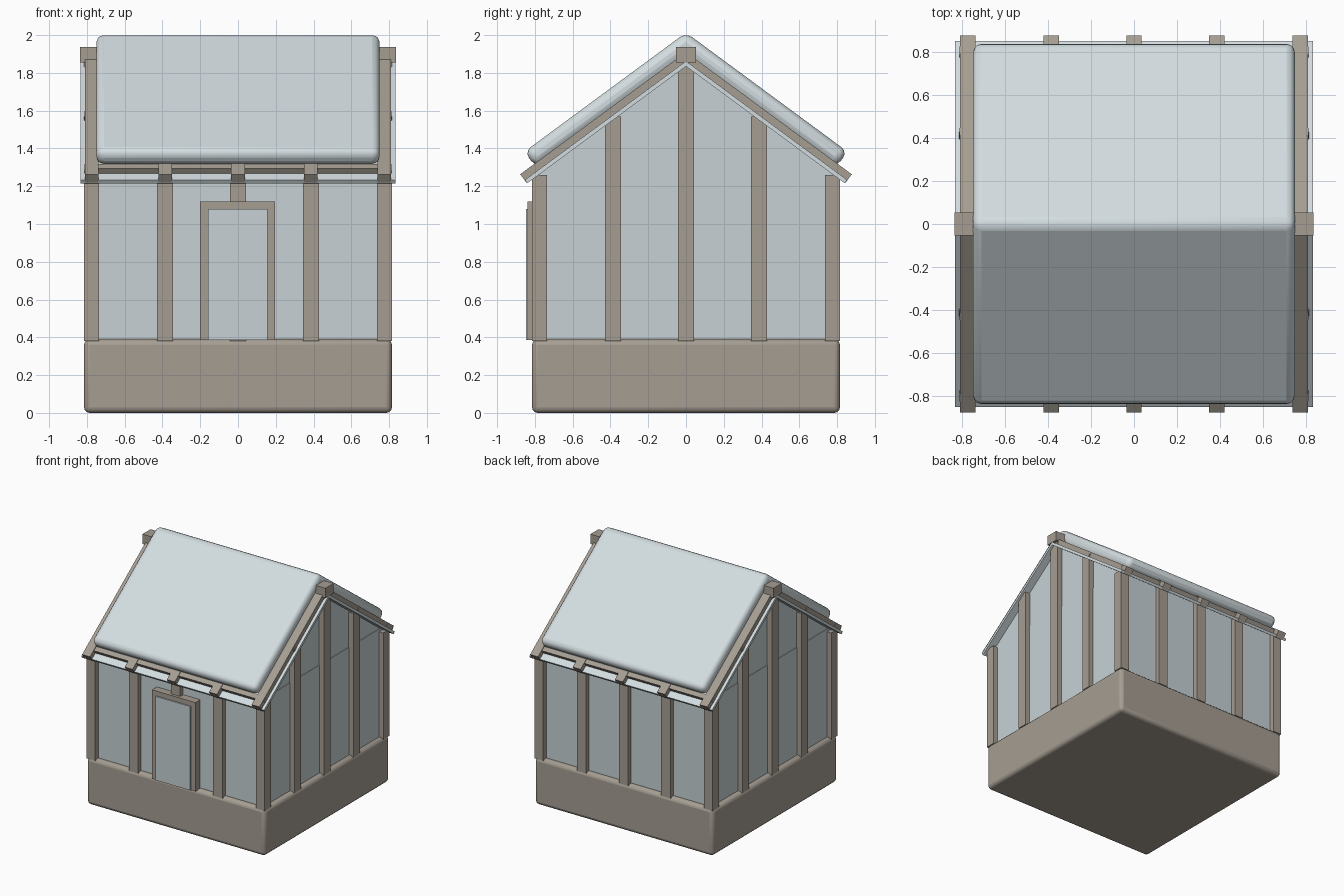
import bpy
import bmesh
from math import radians, sin, cos, tan

cube = bpy.data.objects.get("Cube")
if cube:
    bpy.data.objects.remove(cube)

PITCH = radians(36.4)


def material(name, rgb):
    m = bpy.data.materials.new(name)
    m.use_nodes = True
    m.diffuse_color = (*rgb, 1)
    m.node_tree.nodes["Principled BSDF"].inputs["Base Color"].default_value = (*rgb, 1)
    return m


WOOD = material("weathered wood", (0.38, 0.34, 0.288))
GLASS = material("pale glass", (0.57, 0.64, 0.665))
SNOW = material("snow", (0.65, 0.72, 0.745))


def prism(name, profile, x0, x1, mat, bevel=0):
    """Extrude a (y, z) profile along x, optionally with rounded edges."""
    bm = bmesh.new()
    face = bm.faces.new([bm.verts.new((x0, y, z)) for y, z in profile])
    ext = bmesh.ops.extrude_face_region(bm, geom=[face])
    for v in ext["geom"]:
        if isinstance(v, bmesh.types.BMVert):
            v.co.x = x1
    bmesh.ops.recalc_face_normals(bm, faces=bm.faces)
    mesh = bpy.data.meshes.new(name)
    bm.to_mesh(mesh)
    bm.free()
    ob = bpy.data.objects.new(name, mesh)
    bpy.context.collection.objects.link(ob)
    mesh.materials.append(mat)
    if bevel:
        mod = ob.modifiers.new("rounded", "BEVEL")
        mod.width, mod.segments = bevel, 3
        mod.limit_method = "ANGLE"
        bpy.ops.object.select_all(action="DESELECT")
        ob.select_set(True)
        bpy.context.view_layer.objects.active = ob
        bpy.ops.object.shade_smooth_by_angle(angle=radians(40))
    return ob


def box(name, x, y, z, mat, bevel=0):
    """Box from (min, max) pairs."""
    return prism(name, [(y[0], z[0]), (y[1], z[0]), (y[1], z[1]), (y[0], z[1])],
                 x[0], x[1], mat, bevel)


def gable_layer(name, ridge, eave, thick, x0, x1, mat, bevel=0):
    """Folded sheet following both roof slopes, square-cut at the eaves."""
    low = ridge - eave * tan(PITCH)
    half = [(eave, low), (eave + thick * sin(PITCH), low + thick * cos(PITCH))]
    profile = ([(0, ridge)] + half + [(0, ridge + thick / cos(PITCH))]
               + [(-y, z) for y, z in reversed(half)])
    return prism(name, profile, x0, x1, mat, bevel)


def span(c, half):
    return (c - half, c + half)


# Plinth and glazed body
box("base", span(0, 0.815), span(0, 0.815), (0, 0.39), WOOD, 0.03)
box("glass_walls", span(0, 0.775), span(0, 0.775), (0.38, 1.28), GLASS)
prism("glass_gables", [(-0.78, 1.28), (0.78, 1.28), (0, 1.855)], -0.77, 0.77, GLASS)

# Posts around all four sides
EDGE, MID, HALF = 0.775, 0.386, 0.042
for sx in (-1, 1):
    for sy in (-1, 1):
        box("corner_post", span(sx * EDGE, 0.04), span(sy * EDGE, 0.04), (0.38, 1.26), WOOD)
for s in (-1, 1):
    for c in (-MID, 0, MID):
        box("eave_wall_post", span(c, HALF), span(s * EDGE, 0.04), (0.38, 1.26), WOOD)
        top = 1.86 if c == 0 else 1.57
        box("gable_wall_post", span(s * EDGE, 0.04), span(c, HALF), (0.38, top), WOOD)

# Door on the front
box("door_frame", (-0.2, 0.197), (-0.838, -0.77), (0.385, 1.12), WOOD)
box("door_pane", (-0.16, 0.157), (-0.848, -0.77), (0.387, 1.08), GLASS)

# Roof: glazing sheet, rafters, purlins and ridge beam
gable_layer("roof_glazing", 1.835, 0.84, 0.022, -0.835, 0.835, SNOW)
for x in (-EDGE, -MID, 0, MID, EDGE):
    gable_layer("rafter", 1.842, 0.845, 0.055, x - 0.036, x + 0.036, WOOD)
for y in (-0.8, -0.42, 0.42, 0.8):
    purlin = box("purlin", span(0, 0.813), span(0, 0.02), span(0, 0.018), WOOD)
    purlin.location = (0, y, 1.881 - abs(y) * tan(PITCH))
    purlin.rotation_euler.x = -PITCH if y > 0 else PITCH
box("ridge_beam", span(0, 0.837), span(0, 0.053), (1.855, 1.936), WOOD)

# Snow blanket over both slopes
gable_layer("snow_blanket", 1.889, 0.796, 0.1, -0.75, 0.75, SNOW, 0.04)
